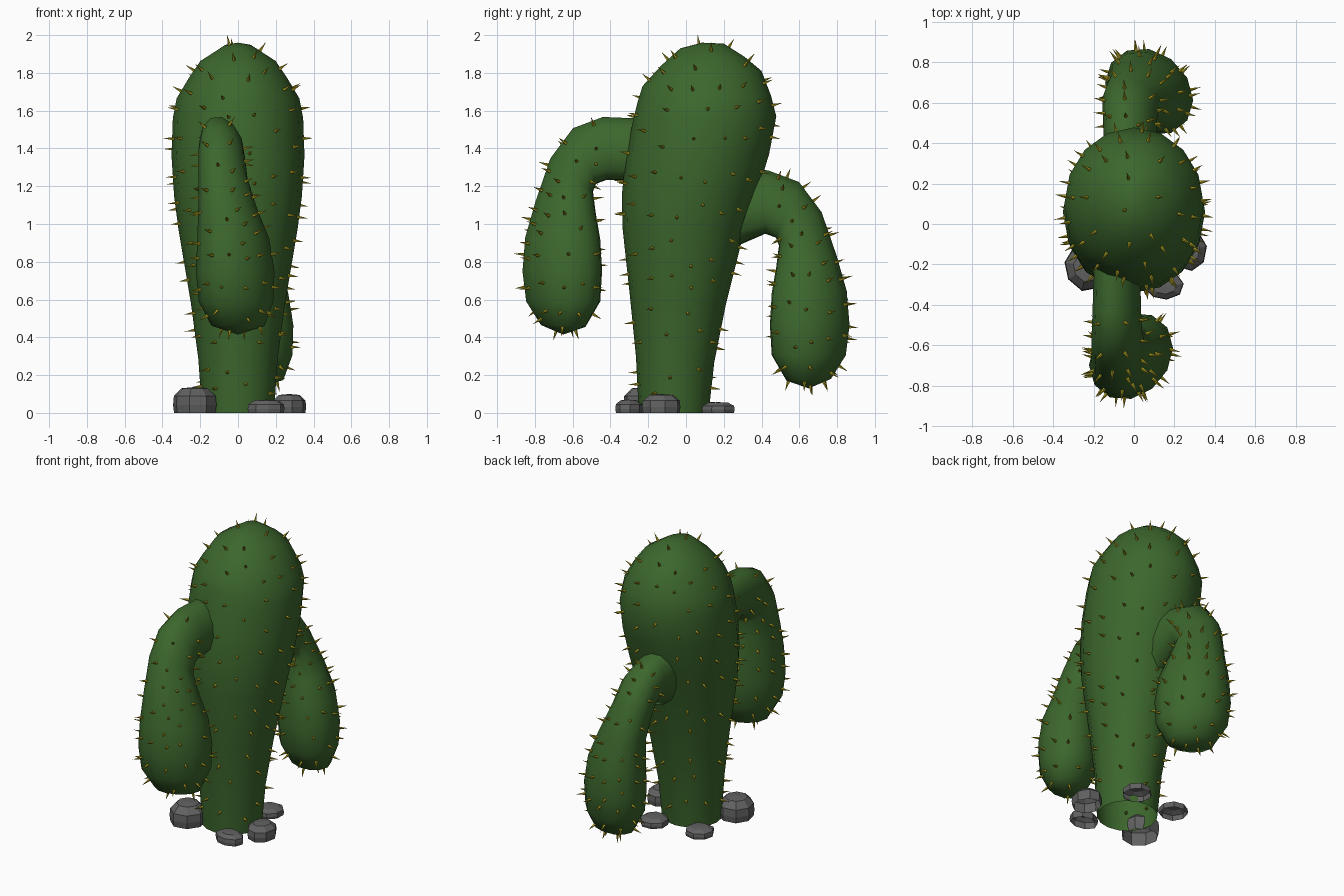
import bpy, bmesh, math, random
from mathutils import Vector, Matrix

if "Cube" in bpy.data.objects:
    bpy.data.objects.remove(bpy.data.objects["Cube"])

random.seed(4)


def material(name, rgb):
    m = bpy.data.materials.new(name)
    m.diffuse_color = (*rgb, 1)
    m.use_nodes = True
    m.node_tree.nodes["Principled BSDF"].inputs["Base Color"].default_value = m.diffuse_color
    return m


GREEN = material("cactus_green", (0.045, 0.135, 0.026))
OLIVE = material("spine_olive", (0.42, 0.35, 0.015))
GREY = material("stone_grey", (0.12, 0.12, 0.12))


def add_object(name, bm, mat, smooth):
    bmesh.ops.recalc_face_normals(bm, faces=bm.faces)
    for f in bm.faces:
        f.smooth = smooth
    me = bpy.data.meshes.new(name)
    bm.to_mesh(me)
    bm.free()
    me.materials.append(mat)
    ob = bpy.data.objects.new(name, me)
    bpy.context.collection.objects.link(ob)
    return ob


def loft(bm, rings, pole):
    """Bridge rings of points, then close the last one onto a pole."""
    loops = [[bm.verts.new(p) for p in r] for r in rings]
    n = len(loops[0])
    for a, b in zip(loops, loops[1:]):
        for i in range(n):
            j = (i + 1) % n
            bm.faces.new((a[i], a[j], b[j], b[i]))
    tip = bm.verts.new(pole)
    for i in range(n):
        bm.faces.new((loops[-1][i], loops[-1][(i + 1) % n], tip))


def fleshy_part(name, profile, pole, sides, skew=0):
    """Each profile row: one side (y, z), other side (y, z), centre x, x radius.
    skew stretches the cross-section along a diagonal."""
    rings = []
    for y1, z1, y2, z2, cx, rx in profile:
        c = Vector((cx, (y1 + y2) / 2, (z1 + z2) / 2))
        half = Vector((0, (y2 - y1) / 2, (z2 - z1) / 2))
        rings.append([c + half * math.sin(t + skew) + Vector((rx * math.cos(t), 0, 0))
                      for t in (2 * math.pi * i / sides for i in range(sides))])
    bm = bmesh.new()
    loft(bm, rings, pole)
    return add_object(name, bm, GREEN, True)


# Trunk, leaning back and swelling towards the top
trunk = fleshy_part("trunk", [
    (-.25, 0, .12, 0, 0, .19), (-.265, .3, .15, .27, 0, .21),
    (-.295, .6, .21, .57, 0, .25), (-.335, .97, .31, .97, 0, .315),
    (-.34, 1.15, .37, 1.14, 0, .338), (-.32, 1.35, .44, 1.37, 0, .352),
    (-.28, 1.55, .478, 1.57, 0, .345), (-.255, 1.65, .45, 1.68, 0, .325),
    (-.23, 1.73, .40, 1.81, 0, .262), (-.13, 1.84, .31, 1.885, 0, .2),
    (-.03, 1.93, .20, 1.955, 0, .075)], (0, .085, 1.96), 16)

# Drooping front arm
arm = [(-.2, 1.56, -.2, 1.22, -.085, .115), (-.44, 1.57, -.42, 1.23, -.085, .12),
       (-.6, 1.51, -.475, 1.21, -.085, .125), (-.72, 1.35, -.49, 1.17, -.08, .13),
       (-.8, 1.12, -.475, 1.06, -.055, .155), (-.855, .93, -.45, .92, -.025, .19),
       (-.87, .75, -.44, .75, -.015, .208), (-.85, .59, -.45, .59, -.01, .198),
       (-.77, .465, -.53, .455, 0, .14)]
front_arm = fleshy_part("front_arm", arm, (0, -.65, .415), 12, .2)

# Rear arm: the same shape mirrored, lower and shifted sideways
DROP = .285
rear = [(-y1, z1 - DROP, -y2, z2 - DROP, cx + (.065 if i < 4 else .09), rx + .01)
        for i, (y1, z1, y2, z2, cx, rx) in enumerate(arm)]
rear[0] = (.25, 1.33, .25, .87, -.02, .135)
rear_arm = fleshy_part("rear_arm", rear, (.09, .65, .13), 12, .2)


def spines(name, body, count, gap, keep):
    """Scatter small cones over a body with a minimum spacing."""
    faces = list(body.data.polygons)
    verts = body.data.vertices
    weights = [f.area for f in faces]
    placed = []
    bm = bmesh.new()
    for _ in range(count * 30):
        if len(placed) >= count:
            break
        f = random.choices(faces, weights)[0]
        co = [verts[i].co for i in f.vertices]
        w = [random.random() + .01 for _ in co]
        p = sum((c * k for c, k in zip(co, w)), Vector()) / sum(w)
        if not keep(p) or any((p - q).length < gap for q in placed):
            continue
        placed.append(p)
        m = Matrix.Translation(p + f.normal * .024) @ \
            f.normal.to_track_quat('Z', 'Y').to_matrix().to_4x4()
        bmesh.ops.create_cone(bm, cap_ends=False, segments=5, radius1=.011,
                              radius2=0, depth=.066, matrix=m)
    add_object(name, bm, OLIVE, False)


spines("trunk_spines", trunk, 135, .11, lambda p: p.z > .1)
spines("front_arm_spines", front_arm, 75, .075, lambda p: p.y < -.46)
spines("rear_arm_spines", rear_arm, 80, .075, lambda p: p.y > .47)


# Faceted stones around the foot, open underneath
def stone(name, x, y, rx, ry, h):
    turn = random.random()
    jitter = [random.uniform(.94, 1.04) for _ in range(8)]
    rings = [[(x + rx * s * jitter[i] * math.cos(turn + i * math.pi / 4),
               y + ry * s * jitter[i] * math.sin(turn + i * math.pi / 4), h * z)
              for i in range(8)]
             for s, z in ((.97, 0), (1.02, .3), (.98, .65), (.62, .95))]
    bm = bmesh.new()
    loft(bm, rings, (x, y, h))
    add_object(name, bm, GREY, False)


for i, s in enumerate([(-.232, -.213, .115, .115, .137), (.15, -.305, .095, .072, .07),
                       (.27, -.13, .09, .105, .1), (.12, .17, .092, .092, .057),
                       (-.2, .14, .092, .09, .057)]):
    stone(f"stone_{i + 1}", *s)
